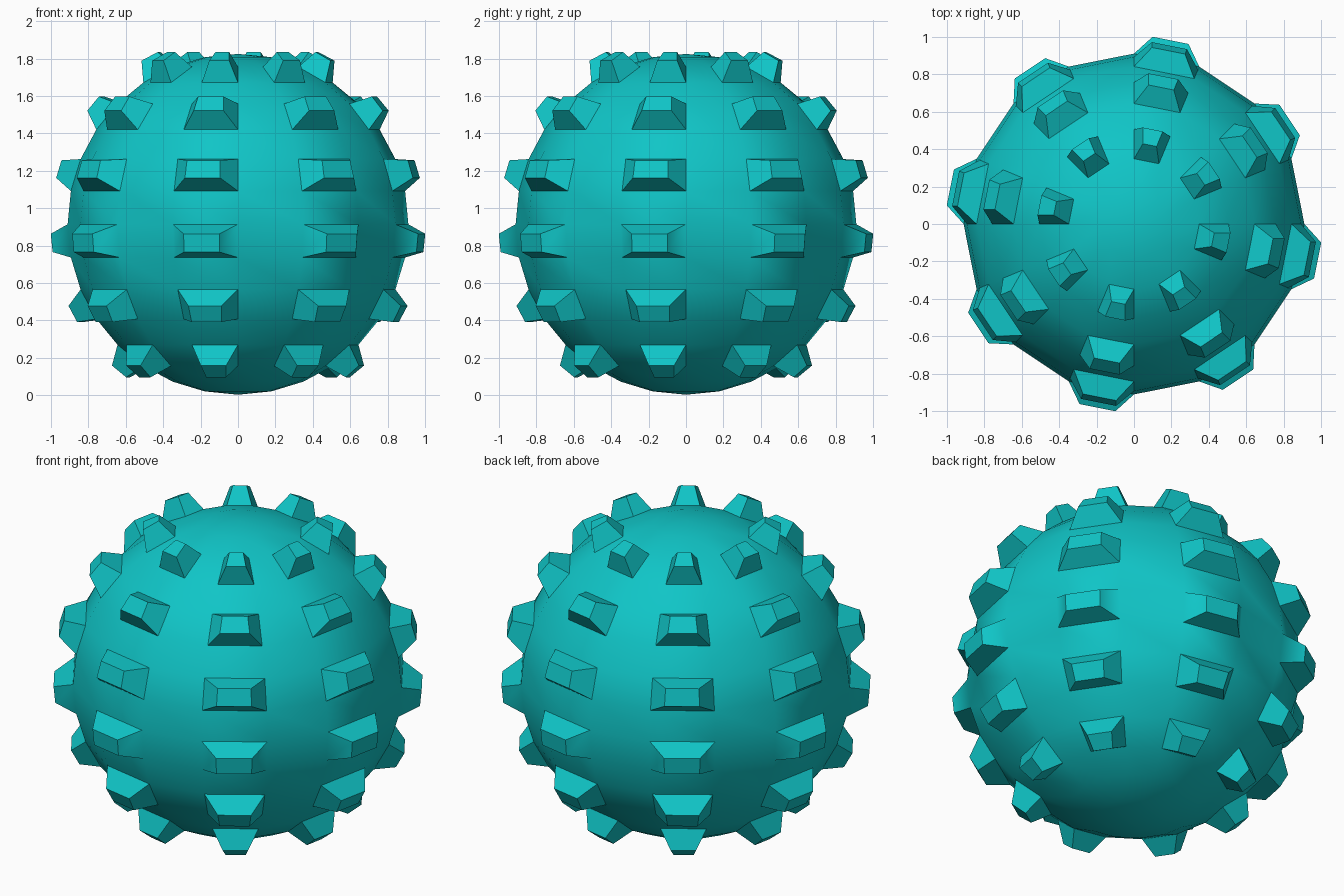
import bpy, bmesh, math

RADIUS = 0.911
CENTRE_Z = 0.914
SEGMENTS = 16
RINGS = 16
STUD_HEIGHT = 0.112
STUD_TAPER = 0.55

cube = bpy.data.objects.get("Cube")
if cube:
    bpy.data.objects.remove(cube, do_unlink=True)

# Teal material
teal = bpy.data.materials.new("teal")
teal.use_nodes = True
colour = (0.005, 0.56, 0.57, 1)
teal.diffuse_color = colour
teal.node_tree.nodes["Principled BSDF"].inputs["Base Color"].default_value = colour

# Ball
bm = bmesh.new()
bmesh.ops.create_uvsphere(bm, u_segments=SEGMENTS, v_segments=RINGS, radius=RADIUS)


def carries_stud(face):
    """Every second column and every second row, leaving the poles bare."""
    c = face.calc_center_median()
    column = math.floor(math.atan2(c.y, c.x) / (math.tau / SEGMENTS))
    row = math.floor(math.asin(c.z / c.length) / (math.pi / RINGS))
    return column % 2 == 1 and row % 2 == 1 and abs(row) < 6


# Tapered studs raised from the ball's own faces
studs = [f for f in bm.faces if carries_stud(f)]
caps = bmesh.ops.extrude_discrete_faces(bm, faces=studs)["faces"]
for cap in caps:
    cap.normal_update()
    middle = cap.calc_center_median()
    lift = cap.normal * STUD_HEIGHT
    for v in cap.verts:
        v.co = middle + (v.co - middle) * STUD_TAPER + lift
bmesh.ops.recalc_face_normals(bm, faces=bm.faces)

mesh = bpy.data.meshes.new("studded_ball")
bm.to_mesh(mesh)
bm.free()
mesh.materials.append(teal)
ball = bpy.data.objects.new("studded_ball", mesh)
ball.location.z = CENTRE_Z
bpy.context.collection.objects.link(ball)

# Smooth ball, crisp studs
bpy.ops.object.select_all(action="DESELECT")
ball.select_set(True)
bpy.context.view_layer.objects.active = ball
bpy.ops.object.shade_smooth_by_angle(angle=math.radians(33))
